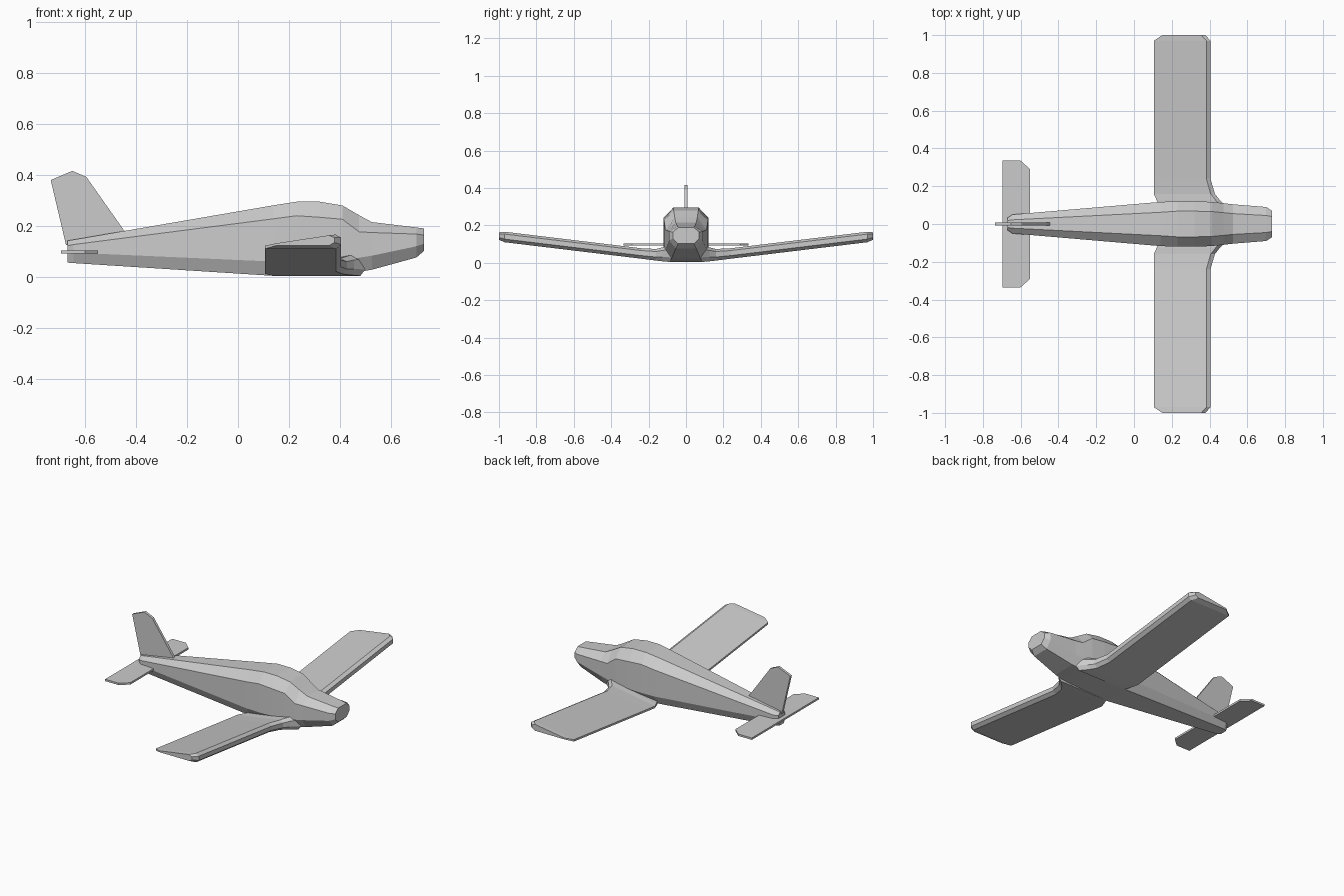
import bpy, bmesh


def loft(name, rings):
    """Skin a list of equal-sized point rings and cap both ends."""
    bm = bmesh.new()
    loops = [[bm.verts.new(p) for p in ring] for ring in rings]
    n = len(loops[0])
    for a, b in zip(loops, loops[1:]):
        for i in range(n):
            j = (i + 1) % n
            bm.faces.new((a[i], a[j], b[j], b[i]))
    bm.faces.new(loops[0])
    bm.faces.new(loops[-1])
    bmesh.ops.recalc_face_normals(bm, faces=bm.faces)
    mesh = bpy.data.meshes.new(name)
    bm.to_mesh(mesh)
    bm.free()
    ob = bpy.data.objects.new(name, mesh)
    bpy.context.collection.objects.link(ob)
    return ob


# Fuselage: eight-sided sections
# x, top half width, side half width, bottom half width, z bottom, chine, shoulder, top
stations = [
    (-0.67, 0.018, 0.032, 0.022, 0.056, 0.085, 0.122, 0.142),
    (-0.645, 0.022, 0.050, 0.036, 0.054, 0.095, 0.127, 0.146),
    (0.14, 0.062, 0.117, 0.085, 0.004, 0.060, 0.228, 0.281),
    (0.23, 0.068, 0.120, 0.090, 0.006, 0.060, 0.240, 0.295),
    (0.32, 0.068, 0.120, 0.090, 0.010, 0.062, 0.234, 0.295),
    (0.41, 0.066, 0.117, 0.088, 0.014, 0.066, 0.226, 0.280),
    (0.475, 0.060, 0.110, 0.080, 0.020, 0.075, 0.177, 0.242),
    (0.525, 0.055, 0.104, 0.075, 0.028, 0.083, 0.174, 0.215),
    (0.70, 0.045, 0.090, 0.055, 0.076, 0.120, 0.168, 0.194),
    (0.73, 0.040, 0.070, 0.042, 0.102, 0.130, 0.164, 0.190),
]
rings = []
for x, wt, ws, wb, z0, z1, z2, z3 in stations:
    half = [(wb, z0), (ws, z1), (ws, z2), (wt, z3)]
    pts = half + [(-y, z) for y, z in reversed(half)]
    rings.append([(x, y, z) for y, z in pts])
loft("fuselage", rings)


# Wings: blunt-nosed section with dihedral, root fairing and tapered tip
def wing_ring(y, z, x0=0.105, x1=0.405, thick=0.056):
    prof = [(x0, 0.0), (x0, 0.22 * thick), (x1 - 0.022, thick),
            (x1, 0.78 * thick), (x1, 0.3 * thick), (x1 - 0.02, 0.0)]
    return [(x, y, z + dz) for x, dz in prof]


wing_rings = [(0.08, 0.004, 0.14, 0.50, 0.085), (0.125, 0.008, 0.12, 0.455, 0.075),
              (0.16, 0.012, 0.105, 0.428, 0.062), (0.24, 0.022), (0.97, 0.110),
              (1.0, 0.123, 0.15, 0.378, 0.040)]

# Tailplane outline, y outwards
tail_outline = [(-0.695, 0.0), (-0.695, 0.335), (-0.60, 0.335), (-0.55, 0.29), (-0.55, 0.0)]

for side, s in (("left", 1), ("right", -1)):
    loft(side + "_wing", [wing_ring(s * r[0], *r[1:]) for r in wing_rings])
    loft(side + "_tailplane", [[(x, s * y, z) for x, y in tail_outline]
                               for z in (0.092, 0.104)])

# Vertical fin
fin = [(-0.675, 0.125), (-0.735, 0.38), (-0.65, 0.416), (-0.595, 0.392),
       (-0.44, 0.172), (-0.46, 0.125)]
loft("fin", [[(x, y, z) for x, z in fin] for y in (-0.008, 0.008)])
